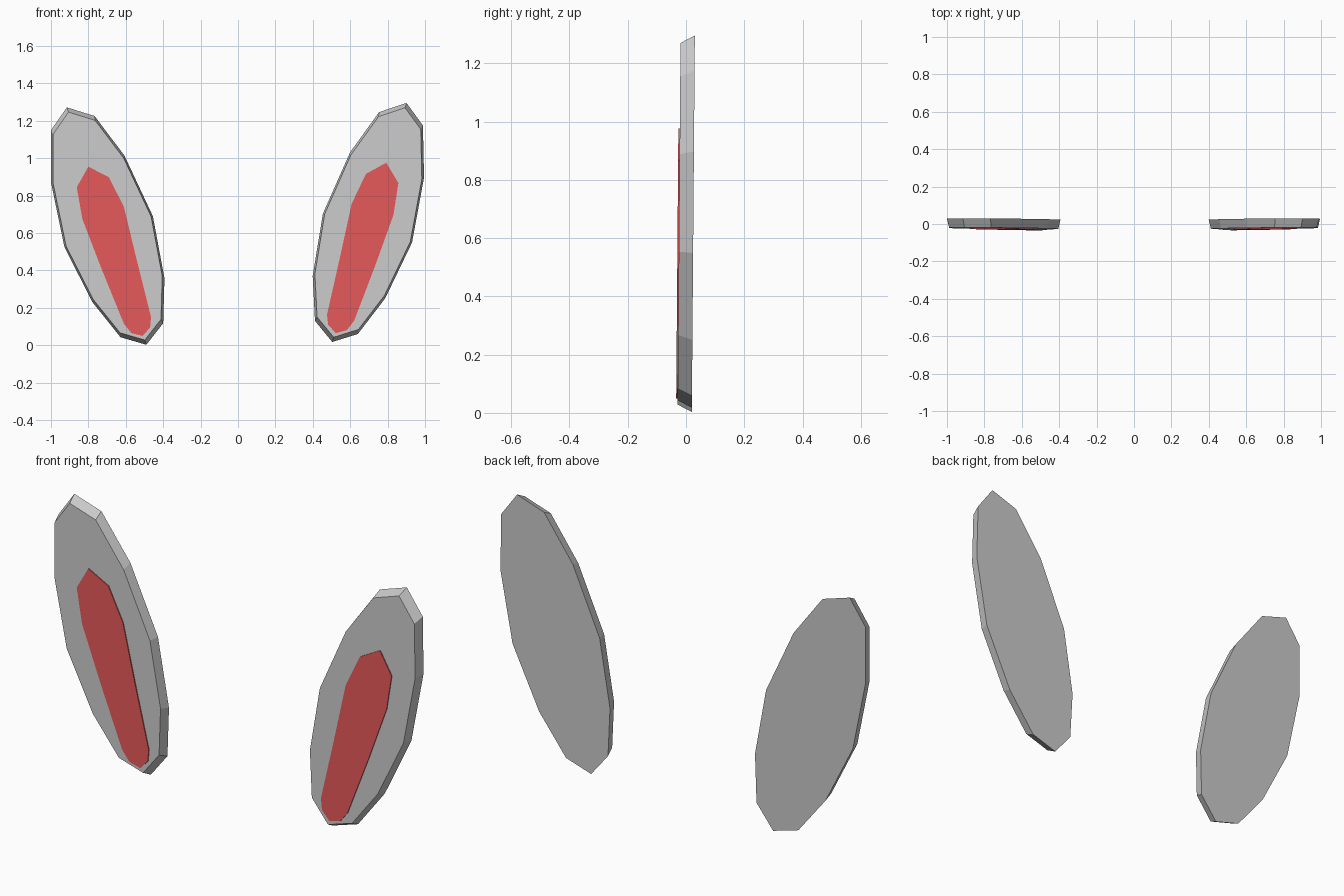
import bpy, bmesh
from math import cos, sin

if "Cube" in bpy.data.objects:
    bpy.data.objects.remove(bpy.data.objects["Cube"])

# Right-hand outlines (x, z); the left ear is the mirror image
SHELL = [(.915, 1.272), (.767, 1.226), (.607, 1.014), (.455, .69), (.393, .358), (.40, .118),
         (.49, .003), (.628, .043), (.778, .23), (.928, .525), (1.0, .872), (1.0, 1.15)]
INNER = [(.80, .955), (.69, .898), (.61, .74), (.54, .45), (.465, .15), (.47, .095),
         (.51, .05), (.57, .065), (.61, .115), (.73, .41), (.832, .675), (.862, .845)]
CX, CZ = .695, .638   # ear centre
LEAN = .008           # slight backward lean

pink = bpy.data.materials.new("inner_red")
pink.diffuse_color = (.8, .1, .1, 1)
pink.use_nodes = True
pink.node_tree.nodes["Principled BSDF"].inputs["Base Color"].default_value = pink.diffuse_color


def slab(name, outline, side, y_back, y_front, taper, mat=None):
    """Bevelled flat plate: back outline joined to a smaller front outline."""
    angle, lift = (.022, .019) if side > 0 else (0, 0)  # right ear sits a bit higher
    bm = bmesh.new()
    rings = []
    for y, s in ((y_back, 1), (y_front, taper)):
        ring = []
        for x, z in outline:
            dx, dz = (x - CX) * s, (z - CZ) * s
            px = CX + dx * cos(angle) - dz * sin(angle)
            pz = CZ + dx * sin(angle) + dz * cos(angle) + lift
            ring.append(bm.verts.new((side * px, y + LEAN * pz, pz)))
        rings.append(ring)
    back, front = rings
    bm.faces.new(back)
    bm.faces.new(front)
    n = len(outline)
    for i in range(n):
        j = (i + 1) % n
        bm.faces.new((back[i], back[j], front[j], front[i]))
    bmesh.ops.recalc_face_normals(bm, faces=bm.faces)
    mesh = bpy.data.meshes.new(name)
    bm.to_mesh(mesh)
    bm.free()
    obj = bpy.data.objects.new(name, mesh)
    bpy.context.collection.objects.link(obj)
    if mat:
        mesh.materials.append(mat)


# Ear shells and their coloured inner plates
for label, side in (("left", -1), ("right", 1)):
    slab(label + "_ear", SHELL, side, .020, -.029, .96)
    slab(label + "_inner_ear", INNER, side, -.027, -.034, 1, pink)
